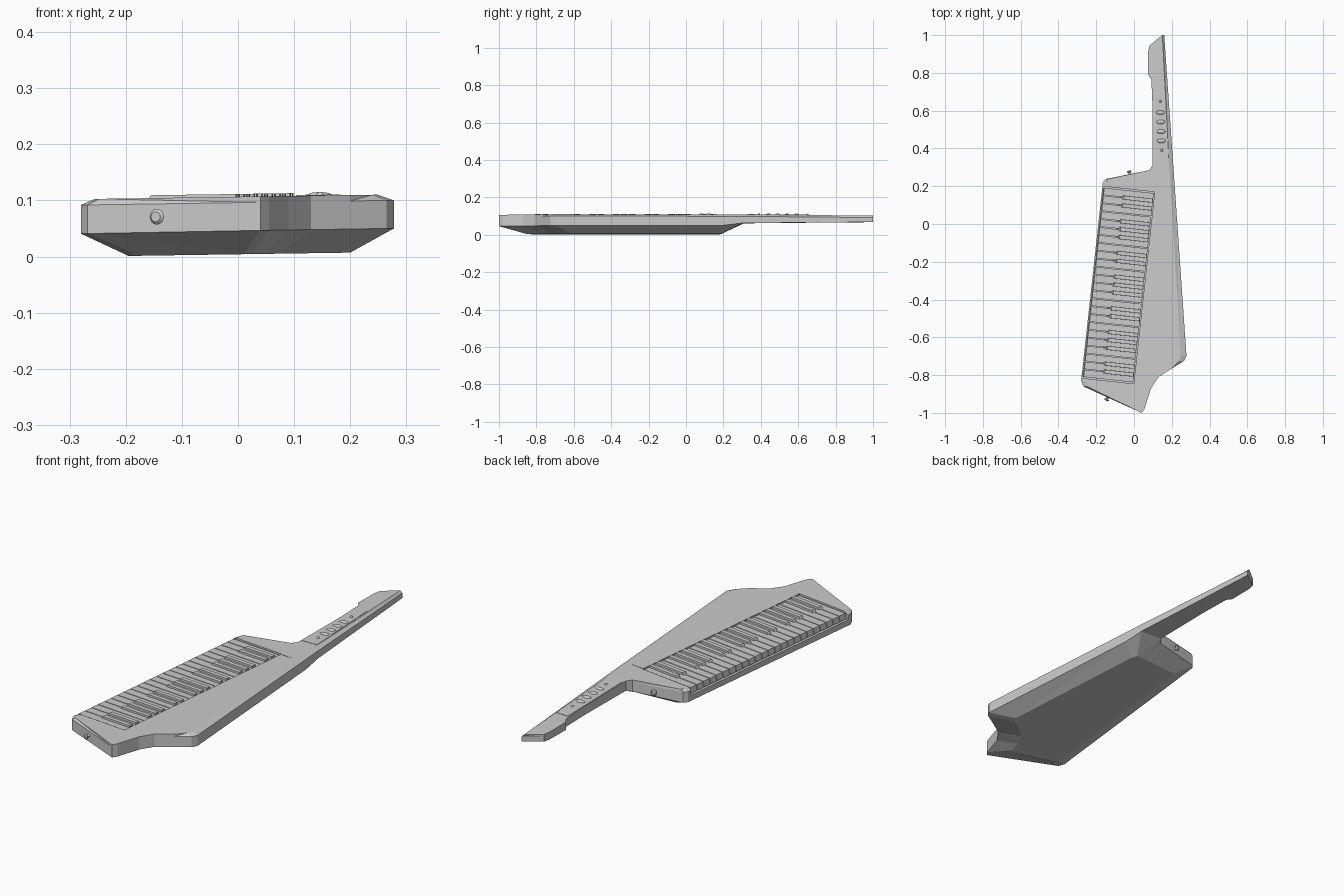
import bpy, bmesh, math
from mathutils import Vector, Matrix

if "Cube" in bpy.data.objects:
    bpy.data.objects.remove(bpy.data.objects["Cube"])

def finish(name, bm):
    bmesh.ops.recalc_face_normals(bm, faces=bm.faces)
    me = bpy.data.meshes.new(name)
    bm.to_mesh(me)
    bm.free()
    ob = bpy.data.objects.new(name, me)
    bpy.context.collection.objects.link(ob)
    return ob

# Outline points: x, y, inward x shift of the top edge, rim height
NECK = [(0.2086, 0.30, -0.022, 0.060), (0.16, 1.0, -0.010, 0.066), (0.082, 0.945, 0, 0.066),
        (0.075, 0.91, 0, 0.066), (0.075, 0.79, 0, 0.065), (0.092, 0.765, 0, 0.065),
        (0.098, 0.62, 0, 0.063), (0.098, 0.31, 0, 0.060)]
BODY = [(0.08, 0.285, 0, 0.052), (-0.15, 0.238, 0.01, 0.046), (-0.165, 0.22, 0.02, 0.046),
        (-0.28, -0.83, 0.025, 0.045), (-0.268, -0.86, 0.02, 0.045), (0.04, -1.0, 0, 0.046),
        (0.055, -0.98, 0, 0.046), (0.09, -0.87, 0, 0.046), (0.13, -0.81, 0, 0.046),
        (0.20, -0.765, 0, 0.046), (0.265, -0.725, -0.025, 0.046),
        (0.278, -0.70, -0.03, 0.046), (0.2156, 0.20, -0.022, 0.048)]
# Flat underside, matched to: last neck point, body points, first neck point
BELLY = [(0.09, 0.19), (0.06, 0.19), (-0.08, 0.18), (-0.09, 0.165), (-0.195, -0.77),
         (-0.18, -0.79), (0.01, -0.85), (0.025, -0.835), (0.045, -0.77), (0.075, -0.71),
         (0.13, -0.665), (0.185, -0.63), (0.20, -0.605), (0.15, 0.165), (0.14, 0.19)]

def band(bm, a, b, closed=True):
    n = len(a)
    for i in range(n if closed else n - 1):
        j = (i + 1) % n
        bm.faces.new((a[i], a[j], b[j], b[i]))

def top_z(y, z):
    return z - 0.006 * max(0, y - 0.3) / 0.7

# Body with neck
bm = bmesh.new()
pts = NECK + BODY
rim = [bm.verts.new((x, y, r)) for x, y, d, r in pts]
upper = [bm.verts.new((x, y, top_z(y, 0.096))) for x, y, d, r in pts]
top = [bm.verts.new((x + d, y, top_z(y, 0.1065))) for x, y, d, r in pts]
belly = [bm.verts.new((x, y, 0.004)) for x, y in BELLY]
band(bm, rim, upper)
band(bm, upper, top)
bm.faces.new(top)
nk = len(NECK)
bm.faces.new(rim[:nk])
band(bm, rim[nk - 1:] + [rim[0]], belly)
bm.faces.new(belly)
bmesh.ops.recalc_face_normals(bm, faces=bm.faces)
bmesh.ops.triangulate(bm, faces=bm.faces)
body = finish("body", bm)

# Keyboard frame: u runs along the keys, v runs across toward the left edge
ORG, U, V = Vector((-0.005, -0.84, 0)), Vector((0.1086, 0.994, 0)), Vector((-0.994, 0.1086, 0))

def block(bm, u0, u1, v0, v1, z0, z1, tip=0.0, side=0.0):
    lo = [(u0, v0), (u1, v0), (u1, v1), (u0, v1)]
    hi = [(u0 + side, v0), (u1 - side, v0), (u1 - side, v1 - tip), (u0 + side, v1 - tip)]
    a = [bm.verts.new(ORG + U * u + V * v + Vector((0, 0, z0))) for u, v in lo]
    b = [bm.verts.new(ORG + U * u + V * v + Vector((0, 0, z1))) for u, v in hi]
    band(bm, a, b)
    bm.faces.new(a)
    bm.faces.new(b)

# Recess for the keys
bm = bmesh.new()
block(bm, -0.005, 1.016, -0.004, 0.36, 0.072, 0.2)
cutter = finish("key_recess_cutter", bm)
cutter.hide_render = True
mod = body.modifiers.new("recess", 'BOOLEAN')
mod.object, mod.operation, mod.solver = cutter, 'DIFFERENCE', 'EXACT'
bpy.context.view_layer.objects.active = body
bpy.ops.object.modifier_apply(modifier="recess")
bpy.data.objects.remove(cutter)

# White and black keys
COUNT = 24
W = 1.011 / COUNT
white, black = bmesh.new(), bmesh.new()
for i in range(COUNT):
    block(white, i * W + 0.002, (i + 1) * W - 0.002, 0.0, 0.268, 0.076, 0.1025, 0.004)
    if i % 7 not in (2, 6) and i < COUNT - 1:
        c = (i + 1) * W
        block(black, c - 0.012, c + 0.012, 0.002, 0.175, 0.08, 0.1115, 0.02, 0.002)
finish("white_keys", white)
finish("black_keys", black)

# Ridge continuing the end of the keyboard across the panel
bm = bmesh.new()
block(bm, 1.010, 1.014, -0.062, -0.004, 0.1, 0.1078)
finish("panel_ridge", bm)

# Raised panel on the neck
bm = bmesh.new()
quad = [(0.104, 0.33), (0.183, 0.33), (0.158, 0.74), (0.100, 0.74)]
lo = [bm.verts.new((x, y, 0.098)) for x, y in quad]
hi = [bm.verts.new((x, y, top_z(y, 0.108))) for x, y in quad]
band(bm, lo, hi)
bm.faces.new(lo)
bm.faces.new(hi)
finish("neck_panel", bm)

# Neck buttons: four wide ones between two small ones
bm = bmesh.new()
for y, rx, ry in [(0.39, 0.007, 0.007), (0.44, 0.024, 0.012), (0.49, 0.024, 0.012),
                  (0.54, 0.024, 0.012), (0.59, 0.024, 0.012), (0.65, 0.007, 0.007)]:
    m = Matrix.Translation((0.146 - 0.03 * (y - 0.4), y, top_z(y, 0.107))) @ Matrix.Diagonal((rx, ry, 0.007, 1))
    bmesh.ops.create_uvsphere(bm, u_segments=12, v_segments=6, radius=1, matrix=m)
for f in bm.faces:
    f.smooth = True
finish("neck_buttons", bm)

# Strap pins at both ends
for name, pos, n in [("front_strap_pin", (-0.138, -0.916, 0.073), (-0.41, -0.91, 0)),
                     ("back_strap_pin", (-0.022, 0.262, 0.073), (-0.2, 0.98, 0))]:
    bm = bmesh.new()
    n = Vector(n).normalized()
    rot = n.to_track_quat('Z', 'Y').to_matrix().to_4x4()
    for r1, r2, start, depth in [(0.010, 0.006, -0.004, 0.014), (0.006, 0.014, 0.010, 0.006), (0.014, 0.009, 0.016, 0.005)]:
        m = Matrix.Translation(Vector(pos) + n * (start + depth / 2)) @ rot
        bmesh.ops.create_cone(bm, cap_ends=True, segments=16, radius1=r1, radius2=r2, depth=depth, matrix=m)
    finish(name, bm)

# Slight sideways lean of the whole instrument
for ob in bpy.context.collection.objects:
    for v in ob.data.vertices:
        v.co.z += 0.015 * v.co.x
